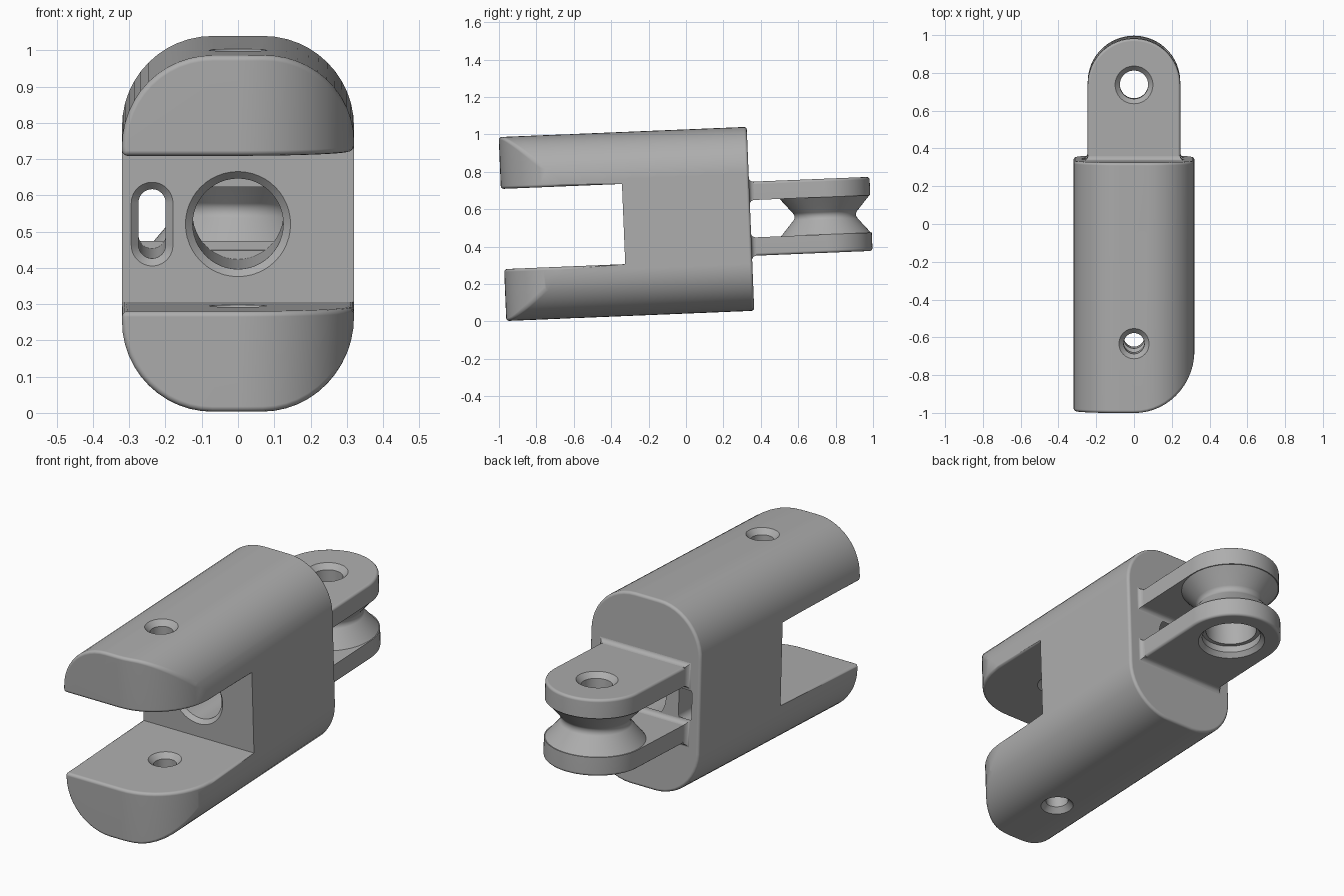
import bpy, bmesh, math
from math import sin, cos, pi, sqrt
from mathutils import Vector

cube = bpy.data.objects.get("Cube")
if cube:
    bpy.data.objects.remove(cube, do_unlink=True)

TILT = math.radians(2.35)      # whole fitting leans slightly back
MID = 0.534                    # height of the centre line
HALF_W, HALF_H, CORNER = 0.32, 0.492, 0.25
FRONT, BACK = -0.96, 0.367
SLOT_END, SLOT_H = -0.312, 0.2145
PIVOT, TAB_R = 0.767, 0.245
TAB_IN, TAB_OUT = 0.1, 0.198

grey = bpy.data.materials.new("plain grey")
grey.use_nodes = True
COLOUR = (0.42, 0.42, 0.42, 1)
grey.diffuse_color = COLOUR
bsdf = next(n for n in grey.node_tree.nodes if n.type == 'BSDF_PRINCIPLED')
bsdf.inputs["Base Color"].default_value = COLOUR


def loft(name, rings, fillet=0.0, pick=None):
    """Bridge closed rings of points, cap the ends, round the picked edges."""
    bm = bmesh.new()
    rows = [[bm.verts.new(p) for p in ring] for ring in rings]
    n = len(rows[0])
    for a, b in zip(rows, rows[1:]):
        for i in range(n):
            j = (i + 1) % n
            bm.faces.new((a[i], a[j], b[j], b[i]))
    bm.faces.new(rows[0])
    bm.faces.new(rows[-1])
    bmesh.ops.remove_doubles(bm, verts=bm.verts, dist=1e-5)
    bmesh.ops.recalc_face_normals(bm, faces=bm.faces)
    if fillet:
        bmesh.ops.dissolve_limit(bm, angle_limit=0.01, verts=bm.verts, edges=bm.edges)
        edges = [e for e in bm.edges if e.is_manifold and e.is_convex
                 and e.calc_face_angle() > 0.55 and pick(e)]
        bmesh.ops.bevel(bm, geom=edges, offset=fillet, segments=3, profile=0.5,
                        affect='EDGES', clamp_overlap=False)
        bmesh.ops.recalc_face_normals(bm, faces=bm.faces)
    mesh = bpy.data.meshes.new(name)
    bm.to_mesh(mesh)
    bm.free()
    mesh.materials.append(grey)
    obj = bpy.data.objects.new(name, mesh)
    bpy.context.collection.objects.link(obj)
    return obj


def lathe(name, y, profile, n=64):
    """Upright turned shape from (height, radius) pairs."""
    return loft(name, [[(r * cos(2 * pi * i / n), y + r * sin(2 * pi * i / n), h)
                        for i in range(n)] for h, r in profile])


def bore(name, x, radius, stretch, n=24):
    """Lengthwise rounded hole cutter with a flared mouth at the slot wall."""
    flare = 0.02
    steps = [(SLOT_END - 0.01, flare)]
    steps += [(SLOT_END + flare * sin(a), flare * (1 - cos(pi / 2 - a)))
              for a in (pi / 2 * k / 4 for k in range(5))]
    steps.append((BACK + 0.02, 0))
    rings = []
    for y, grow in steps:
        r = radius + grow
        ring = [(x + r * cos(pi * i / n), y, stretch + r * sin(pi * i / n)) for i in range(n + 1)]
        ring += [(x - r * cos(pi * i / n), y, -stretch - r * sin(pi * i / n)) for i in range(n + 1)]
        rings.append(ring)
    return loft(name, rings)


def carve(obj, cutters):
    """Cut the holes and keep the finished mesh."""
    for c in cutters:
        mod = obj.modifiers.new("hole", 'BOOLEAN')
        mod.operation, mod.solver, mod.object = 'DIFFERENCE', 'EXACT', c
    bpy.context.view_layer.update()
    dg = bpy.context.evaluated_depsgraph_get()
    mesh = bpy.data.meshes.new_from_object(obj.evaluated_get(dg))
    obj.modifiers.clear()
    obj.data = mesh


# Forked body: C-shaped sections swept across the width, one front corner rounded
def section(x):
    over = max(abs(x) - (HALF_W - CORNER), 0)
    h = HALF_H - CORNER + sqrt(max(CORNER ** 2 - over ** 2, 0))
    f = FRONT if x <= 0 else FRONT + HALF_W - sqrt(max(HALF_W ** 2 - x ** 2, 0))
    half = [(BACK, h), (f, h), (f, SLOT_H), (SLOT_END, SLOT_H)]
    return [(x, y, z) for y, z in half] + [(x, y, -z) for y, z in reversed(half)]


STEPS = 12
arc = [HALF_W - CORNER + CORNER * sin(pi / 2 * k / STEPS) for k in range(STEPS + 1)]
xs = [-x for x in reversed(arc)] + [0, 0.035] + arc
body = loft("forked_body", [section(x) for x in xs], 0.015,
            lambda e: not all(abs(v.co.y - SLOT_END) < 1e-4 for v in e.verts))

# Body holes: main bore, side slot and the pin hole through both jaws
side = [(0.214, 0.08), (0.24, 0.055), (0.465, 0.055), (0.492, 0.08), (0.5, 0.088)]
cutters = [
    bore("bore_cutter", 0, 0.125, 0),
    bore("side_slot_cutter", -0.237, 0.0375, 0.058),
    lathe("jaw_pin_cutter", -0.592, [(-h, r) for h, r in reversed(side)] + side),
]
carve(body, cutters)

# Rear tabs with rounded ends and filleted roots
parts = [body]
rear = []
for s, label in ((1, "upper"), (-1, "lower")):
    outline = [(TAB_R * cos(pi * k / 40), PIVOT + TAB_R * sin(pi * k / 40)) for k in range(41)]
    outline += [(-TAB_R, BACK - 0.004), (TAB_R, BACK - 0.004)]
    tab = loft(label + "_tab", [[(x, y, s * z) for x, y in outline] for z in (TAB_IN, TAB_OUT)],
               0.014, lambda e: all(abs(abs(v.co.z) - TAB_OUT) < 1e-4 for v in e.verts)
               and any(v.co.y > BACK for v in e.verts))
    rear.append(tab)

    r, rings = 0.025, []
    for k in range(6):
        a = pi / 2 * k / 5
        d, y = r * (1 - sin(a)), BACK - 0.001 + r * (1 - cos(a))
        w, t = TAB_R + d, (TAB_OUT - TAB_IN) / 2 + d
        z = s * (TAB_IN + TAB_OUT) / 2
        rings.append([(w, y, z + t), (-w, y, z + t), (-w, y, z - t), (w, y, z - t)])
    parts.append(loft(label + "_tab_root", rings))

# Waisted spool between the tabs
waist = [(-TAB_IN, 0.24), (-0.02, 0.172), (-0.008, 0.165), (0.008, 0.165), (0.02, 0.172), (TAB_IN, 0.24)]
rear.append(lathe("spool", PIVOT, waist))

# Stepped bolt hole through tabs and spool
bolt = lathe("bolt_cutter", PIVOT, [
    (-0.21, 0.175), (-0.198, 0.165), (-0.175, 0.145), (-0.14, 0.145), (-0.14, 0.125),
    (0.09, 0.125), (0.09, 0.075), (0.172, 0.075), (0.198, 0.1), (0.21, 0.112)])
for obj in rear:
    carve(obj, [bolt])
parts += rear

for c in cutters + [bolt]:
    bpy.data.objects.remove(c, do_unlink=True)

# Lean, shade and finish
bpy.ops.object.select_all(action='DESELECT')
for obj in parts:
    obj.rotation_euler = (TILT, 0, 0)
    obj.location = Vector((0, -MID * sin(TILT), MID * cos(TILT)))
    obj.select_set(True)
bpy.context.view_layer.objects.active = body
bpy.ops.object.shade_smooth_by_angle(angle=math.radians(35))
for obj in parts:
    mod = obj.modifiers.new("even_shading", 'WEIGHTED_NORMAL')
    mod.keep_sharp = True
